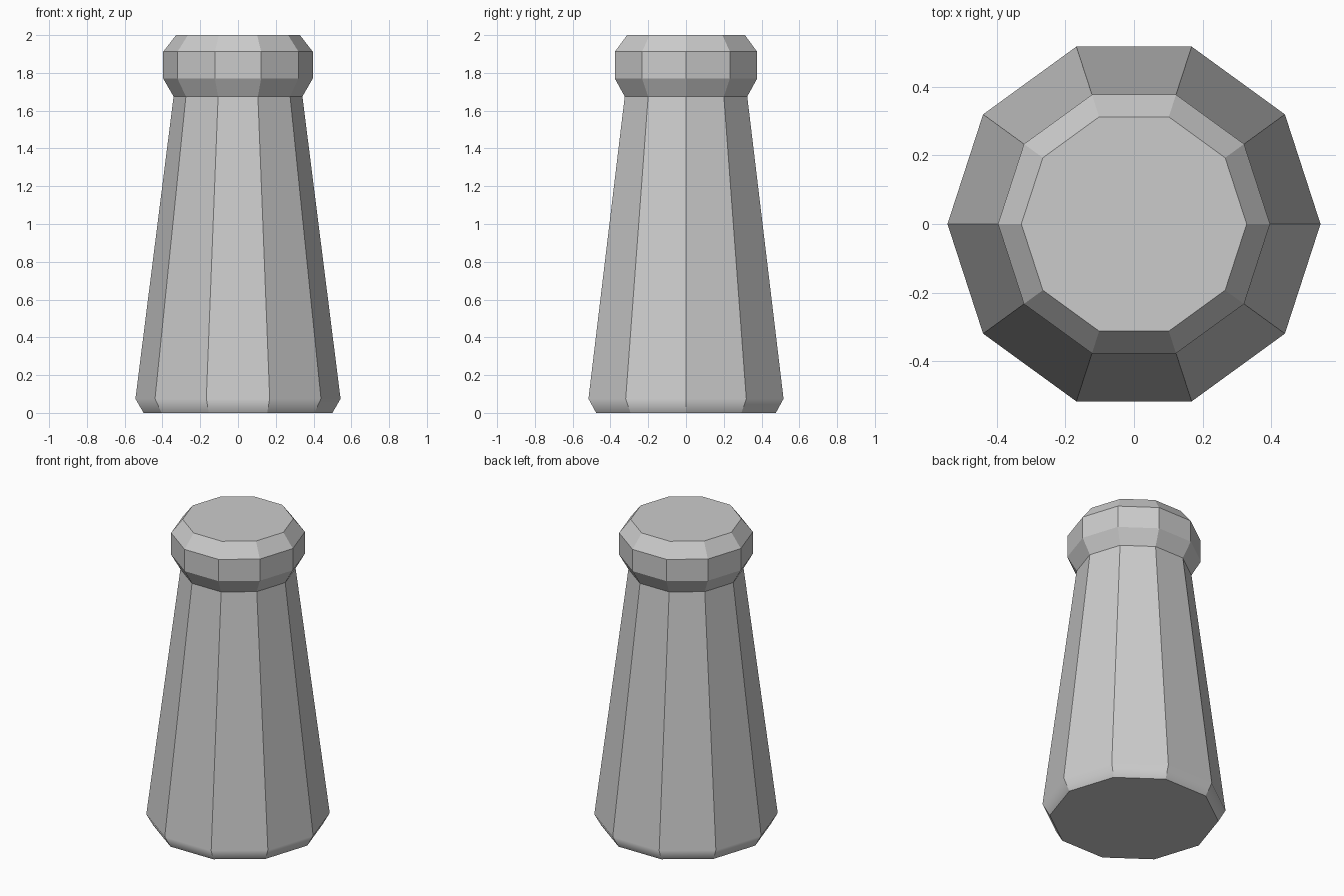
import bpy, bmesh
from math import cos, sin, tau

if "Cube" in bpy.data.objects:
    bpy.data.objects.remove(bpy.data.objects["Cube"])

SIDES = 10
# (radius, height) of each ring, from the foot to the cap
PROFILE = [(0.50, 0.0), (0.543, 0.075), (0.341, 1.675),
           (0.396, 1.77), (0.396, 1.912), (0.328, 2.0)]

# Tapered ten-sided post with a collared cap
bm = bmesh.new()
rings = [[bm.verts.new((r * cos(tau * i / SIDES), r * sin(tau * i / SIDES), z))
          for i in range(SIDES)] for r, z in PROFILE]
for low, high in zip(rings, rings[1:]):
    for i in range(SIDES):
        j = (i + 1) % SIDES
        bm.faces.new((low[i], low[j], high[j], high[i]))
bm.faces.new(rings[0][::-1])
bm.faces.new(rings[-1])

# Crisp facets everywhere except the softened edge above the foot
for f in bm.faces:
    f.smooth = True
soft = set(rings[1])
for e in bm.edges:
    e.smooth = all(v in soft for v in e.verts)

mesh = bpy.data.meshes.new("tapered_post")
bm.to_mesh(mesh)
bm.free()
post = bpy.data.objects.new("tapered_post", mesh)
bpy.context.collection.objects.link(post)

# Keep the large wall facets flat so only the foot bevel is shaded softly
weighted = post.modifiers.new("flat_walls", 'WEIGHTED_NORMAL')
weighted.keep_sharp = True
weighted.weight = 100
